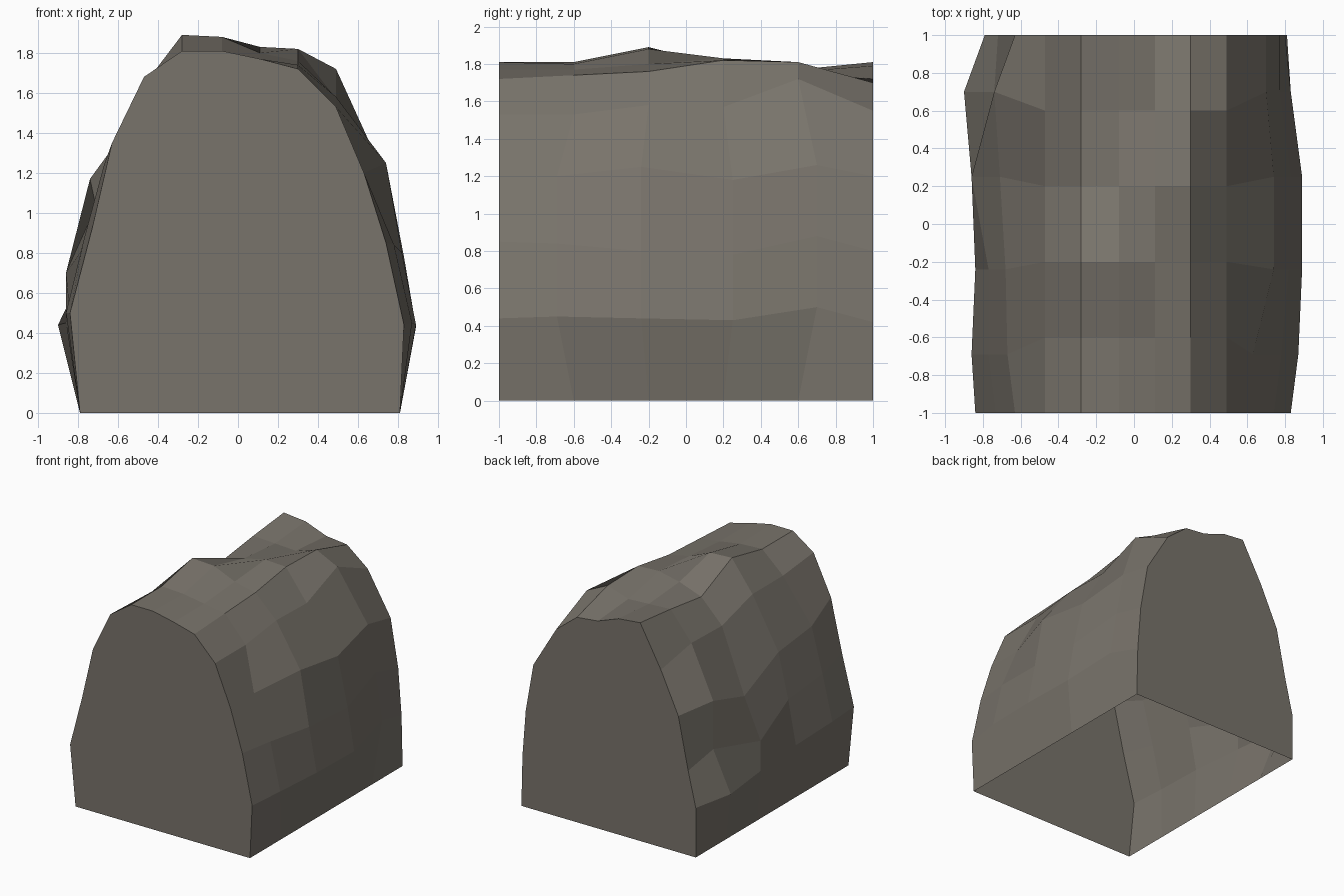
import bpy
import bmesh

cube = bpy.data.objects.get("Cube")
if cube:
    bpy.data.objects.remove(cube, do_unlink=True)

# Stations along the rock, front to back; the flanks spread a little wider
STATIONS = [-1, -.6, -.2, .2, .6, 1]
FLANK_STATIONS = [-1, -.69, -.24, .25, .7, 1]


def make_material(name, colour):
    material = bpy.data.materials.new(name)
    material.use_nodes = True
    material.diffuse_color = colour
    shader = material.node_tree.nodes["Principled BSDF"]
    shader.inputs["Base Color"].default_value = colour
    shader.inputs["Roughness"].default_value = .9
    return material


def foot_line(x):
    """Straight ground edge of one flank."""
    return [(x, y, 0) for y in STATIONS]


def flank_line(widths, heights):
    """Uneven line running along a flank."""
    return list(zip(widths, FLANK_STATIONS, heights))


def crest_line(x, heights):
    """Line along the top at a fixed x with changing height."""
    return [(x, y, z) for y, z in zip(STATIONS, heights)]


# Lengthwise lines, ordered from one foot over the crest to the other foot
lines = [
    foot_line(-.79),
    flank_line([-.84, -.86, -.84, -.86, -.9, -.79], [.5, .5, .47, .45, .44, .41]),
    flank_line([-.73, -.77, -.77, -.86, -.74, -.72], [.92, .87, .83, .7, .77, .7]),
    flank_line([-.63, -.67, -.68, -.71, -.74, -.63], [1.35, 1.24, 1.2, 1.03, 1.17, 1.13]),
    crest_line(-.47, [1.68, 1.64, 1.64, 1.53, 1.54, 1.47]),
    crest_line(-.28, [1.81, 1.81, 1.89, 1.72, 1.77, 1.81]),
    crest_line(-.08, [1.81, 1.8, 1.88, 1.79, 1.76, 1.79]),
    crest_line(.11, [1.77, 1.77, 1.8, 1.83, 1.75, 1.72]),
    crest_line(.3, [1.72, 1.74, 1.76, 1.82, 1.81, 1.7]),
    crest_line(.49, [1.53, 1.53, 1.58, 1.57, 1.72, 1.55]),
    flank_line([.63, .63, .74, .74, .7, .7], [1.2, 1.2, 1.25, 1.18, 1.26, 1.2]),
    flank_line([.74, .78, .82, .83, .77, .77], [.85, .84, .8, .78, .88, .8]),
    flank_line([.83, .87, .89, .89, .83, .8], [.44, .45, .44, .43, .5, .42]),
    foot_line(.81),
]

# Faceted shell with flat end walls and an open underside
bm = bmesh.new()
grid = [[bm.verts.new(point) for point in line] for line in lines]
for near, far in zip(grid, grid[1:]):
    for i in range(len(STATIONS) - 1):
        bm.faces.new((near[i], near[i + 1], far[i + 1], far[i]))
for end in (0, -1):
    bm.faces.new([line[end] for line in grid])
bmesh.ops.recalc_face_normals(bm, faces=bm.faces)

# Keep the front wall facing forwards
bm.normal_update()
front = min(bm.faces, key=lambda face: face.calc_center_median().y)
if front.normal.y > 0:
    bmesh.ops.reverse_faces(bm, faces=bm.faces)

mesh = bpy.data.meshes.new("rock_segment")
bm.to_mesh(mesh)
bm.free()
mesh.materials.append(make_material("grey_brown_stone", (.19, .173, .147, 1)))
rock = bpy.data.objects.new("rock_segment", mesh)
bpy.context.collection.objects.link(rock)
